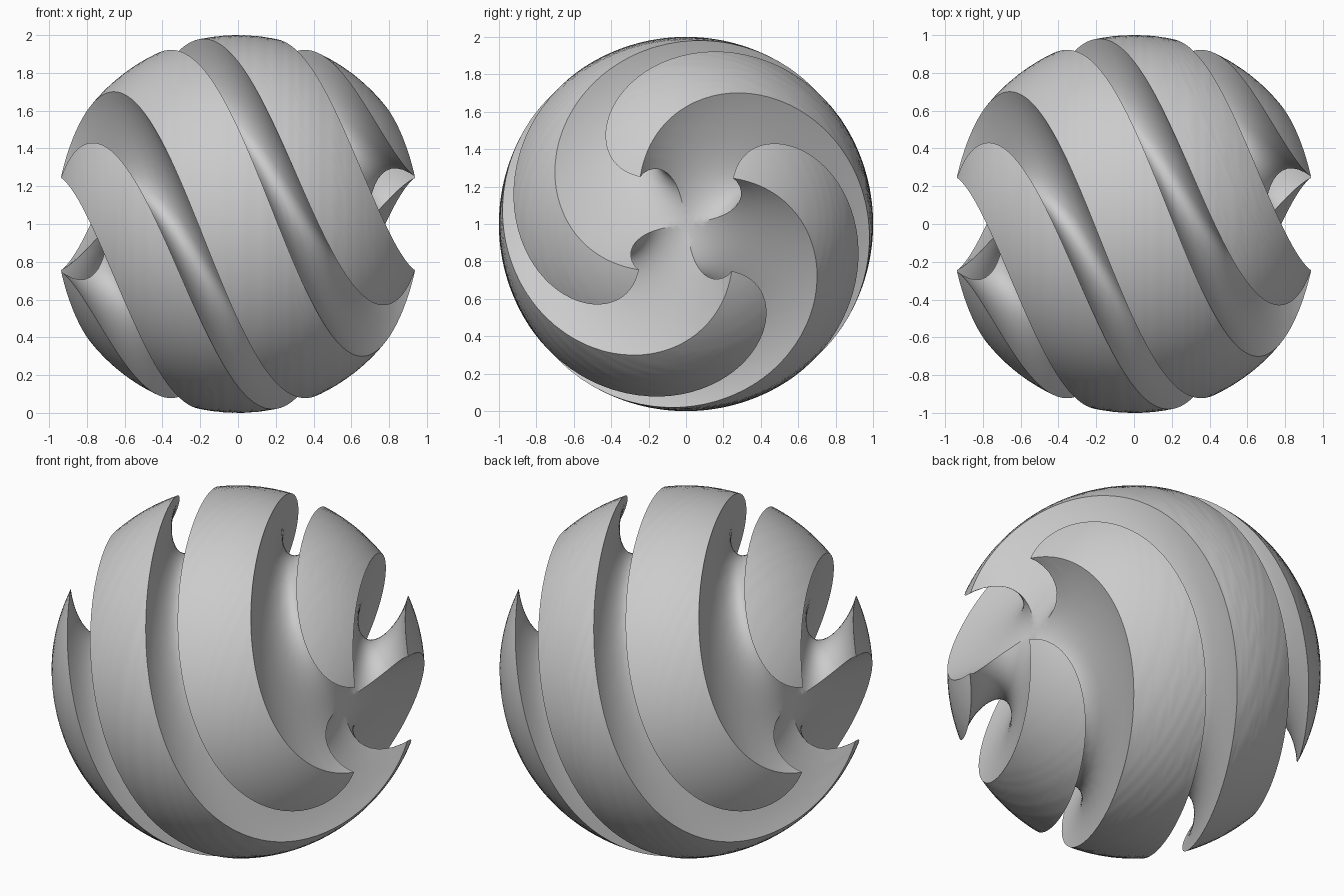
import bpy, bmesh, math
from mathutils import Matrix

if "Cube" in bpy.data.objects:
    bpy.data.objects.remove(bpy.data.objects["Cube"])

TWIST = 2.5          # radians per unit along x
RING = 0.94          # radius of the groove centre line
TUBE = 0.25          # groove radius

grey = bpy.data.materials.new("light_grey")
grey.diffuse_color = (0.6, 0.6, 0.6, 1)
grey.use_nodes = True
grey.node_tree.nodes["Principled BSDF"].inputs["Base Color"].default_value = grey.diffuse_color

# Ball with its poles on the x axis
bpy.ops.mesh.primitive_uv_sphere_add(segments=160, ring_count=110, radius=1)
ball = bpy.context.object
ball.name = "twisted_ball"
ball.data.transform(Matrix.Rotation(math.pi / 2, 4, 'Y'))

# Two crossing ring cutters that meet at both poles, making four grooves
cutters = []
for i, angle in enumerate((45, 135)):
    bpy.ops.mesh.primitive_torus_add(major_segments=180, minor_segments=48,
                                     major_radius=RING, minor_radius=TUBE)
    ring = bpy.context.object
    ring.name = f"groove_cutter_{i + 1}"
    ring.hide_render = True
    ring.data.transform(Matrix.Rotation(math.radians(angle), 4, 'X')
                        @ Matrix.Rotation(math.radians(0.7 * (i + 1)), 4, 'Z'))
    cut = ball.modifiers.new(ring.name, 'BOOLEAN')
    cut.operation = 'DIFFERENCE'
    cut.solver = 'EXACT'
    cut.object = ring
    cutters.append(ring)

# Bake the cuts, then remove the cutters
graph = bpy.context.evaluated_depsgraph_get()
mesh = bpy.data.meshes.new_from_object(ball.evaluated_get(graph))
ball.modifiers.clear()
ball.data = mesh
for ring in cutters:
    bpy.data.objects.remove(ring, do_unlink=True)

# Twist the grooves into spirals around the x axis
bm = bmesh.new()
bm.from_mesh(mesh)
bmesh.ops.remove_doubles(bm, verts=bm.verts, dist=0.0005)
bmesh.ops.triangulate(bm, faces=bm.faces)
for v in bm.verts:
    v.co = Matrix.Rotation(TWIST * v.co.x, 3, 'X') @ v.co
bm.to_mesh(mesh)
bm.free()

mesh.materials.clear()
mesh.materials.append(grey)
ball.location = (0, 0, 1)
bpy.context.view_layer.objects.active = ball
ball.select_set(True)
bpy.ops.object.shade_smooth_by_angle(angle=math.radians(35))
